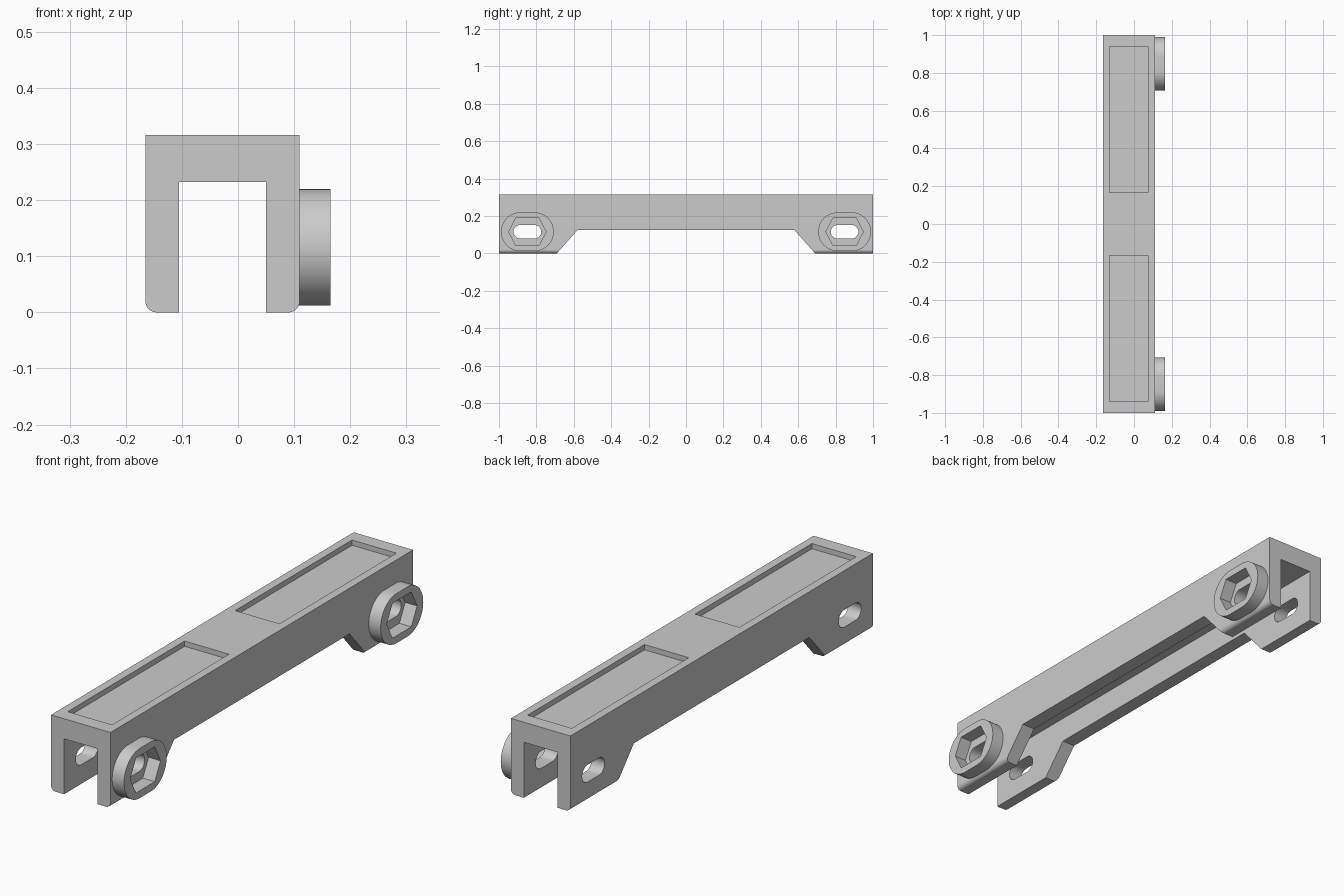
import bpy
import bmesh
from math import cos, sin, pi, radians
from mathutils import Vector

cube = bpy.data.objects.get("Cube")
if cube:
    bpy.data.objects.remove(cube, do_unlink=True)

grey = bpy.data.materials.new("plain grey")
grey.use_nodes = True
COLOUR = (0.6, 0.6, 0.6, 1)
grey.diffuse_color = COLOUR
grey.node_tree.nodes["Principled BSDF"].inputs["Base Color"].default_value = COLOUR

LEFT, RIGHT, TOP = -0.165, 0.11, 0.316
END_Y, HOLE_Z = 0.848, 0.116


def prism(name, outline, axis, start, end):
    """Extrude a closed outline along x, y or z; the outline uses the other two axes."""
    def place(a, b, depth):
        return {"x": (depth, a, b), "y": (a, depth, b), "z": (a, b, depth)}[axis]
    bm = bmesh.new()
    face = bm.faces.new([bm.verts.new(place(a, b, start)) for a, b in outline])
    extruded = bmesh.ops.extrude_face_region(bm, geom=[face])["geom"]
    offset = Vector(place(0, 0, end - start))
    bmesh.ops.translate(bm, vec=offset,
                        verts=[v for v in extruded if isinstance(v, bmesh.types.BMVert)])
    bmesh.ops.recalc_face_normals(bm, faces=bm.faces)
    mesh = bpy.data.meshes.new(name)
    bm.to_mesh(mesh)
    bm.free()
    mesh.materials.append(grey)
    obj = bpy.data.objects.new(name, mesh)
    bpy.context.collection.objects.link(obj)
    return obj


def combine(body, tool, operation):
    """Apply a boolean and remove the tool."""
    mod = body.modifiers.new(operation, "BOOLEAN")
    mod.operation, mod.object, mod.solver = operation, tool, "EXACT"
    bpy.context.view_layer.objects.active = body
    bpy.ops.object.modifier_apply(modifier=mod.name)
    bpy.data.objects.remove(tool, do_unlink=True)


def arc(cx, cy, radius, start, end, steps):
    angles = [start + (end - start) * i / steps for i in range(steps + 1)]
    return [(cx + radius * cos(a), cy + radius * sin(a)) for a in angles]


def slot(cy, radius, reach):
    """Rounded slot outline lying along y."""
    return (arc(cy + reach, HOLE_Z, radius, -pi / 2, pi / 2, 24)
            + arc(cy - reach, HOLE_Z, radius, pi / 2, 3 * pi / 2, 24))


def rectangle(x0, x1, y0, y1):
    return [(x0, y0), (x1, y0), (x1, y1), (x0, y1)]


# Channel with rounded outer lower edges
r = 0.02
channel = ([(LEFT, TOP)] + arc(LEFT + r, r, r, pi, 3 * pi / 2, 8)
           + [(-0.105, 0), (-0.105, 0.232), (0.05, 0.232), (0.05, 0)]
           + arc(RIGHT - r, r, r, -pi / 2, 0, 8) + [(RIGHT, TOP)])
body = prism("channel_bracket", channel, "y", -1, 1)

# Raised middle of the side walls with sloping ends
relief = [(-0.704, -0.015), (0.704, -0.015), (0.58, 0.125), (-0.58, 0.125)]
combine(body, prism("relief_cutter", relief, "x", -0.3, 0.3), "DIFFERENCE")

for side in (-1, 1):
    cy = side * END_Y
    # Shallow recess in the top
    y0, y1 = sorted((side * 0.167, side * 0.94))
    recess = prism("recess_cutter", rectangle(-0.13, 0.075, y0, y1), "z", TOP - 0.022, 0.4)
    combine(body, recess, "DIFFERENCE")
    # Oval boss with a stretched hexagonal nut pocket
    combine(body, prism("boss", slot(cy, 0.104, 0.037), "x", 0.09, 0.165), "UNION")
    hexagon = [(cy + s * y, HOLE_Z + z) for s, y, z in
               ((1, 0.1, 0), (1, 0.062, 0.073), (-1, 0.062, 0.073),
                (-1, 0.1, 0), (-1, 0.062, -0.073), (1, 0.062, -0.073))]
    combine(body, prism("nut_cutter", hexagon, "x", RIGHT, 0.3), "DIFFERENCE")
    # Bolt slot through both walls
    combine(body, prism("slot_cutter", slot(cy, 0.036, 0.038), "x", -0.3, 0.3), "DIFFERENCE")

body.select_set(True)
bpy.context.view_layer.objects.active = body
bpy.ops.object.shade_smooth_by_angle(angle=radians(30))
